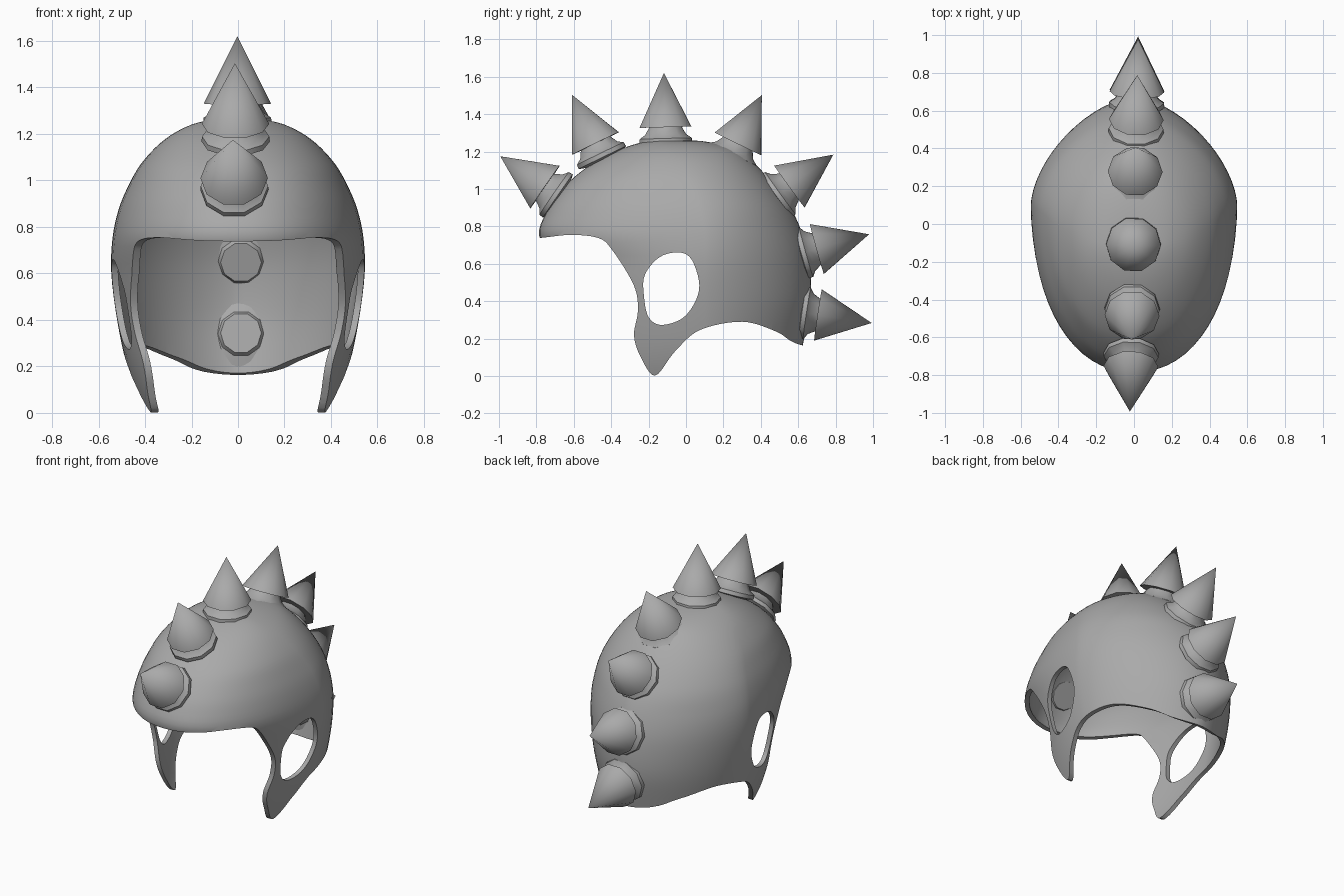
import bpy, bmesh, math
from mathutils import Vector

if "Cube" in bpy.data.objects:
    bpy.data.objects.remove(bpy.data.objects["Cube"], do_unlink=True)

grey = bpy.data.materials.new("plain_grey")
grey.use_nodes = True
grey.diffuse_color = (0.4, 0.4, 0.4, 1)
grey.node_tree.nodes["Principled BSDF"].inputs["Base Color"].default_value = (0.4, 0.4, 0.4, 1)


def spline(points, steps, closed=False):
    """Smooth curve through points of any dimension."""
    pts = [Vector(p) for p in points]
    n = len(pts)
    pick = (lambda i: pts[i % n]) if closed else (lambda i: pts[min(max(i, 0), n - 1)])
    out = []
    for i in range(n if closed else n - 1):
        a, b, c, d = (pick(i + k) for k in (-1, 0, 1, 2))
        for s in range(steps):
            t = s / steps
            out.append(b + (c - a) * t / 2 + (2 * a - 5 * b + 4 * c - d) * t * t / 2
                       + (3 * b - a - 3 * c + d) * t ** 3 / 2)
    return out if closed else out + [pts[-1]]


def clamp(value):
    return max(0, min(1, value))


def make_object(name, bm):
    mesh = bpy.data.meshes.new(name)
    bm.to_mesh(mesh)
    bm.free()
    mesh.materials.append(grey)
    obj = bpy.data.objects.new(name, mesh)
    bpy.context.collection.objects.link(obj)
    return obj


def activate(obj):
    bpy.ops.object.select_all(action="DESELECT")
    obj.select_set(True)
    bpy.context.view_layer.objects.active = obj


def loft(bm, rings):
    """Quads between rings that run counter-clockwise, listed bottom to top."""
    rows = [[bm.verts.new(p) for p in ring] for ring in rings]
    n = len(rows[0])
    for low, high in zip(rows, rows[1:]):
        for j in range(n):
            k = (j + 1) % n
            bm.faces.new((low[j], low[k], high[k], high[j]))
    bmesh.ops.remove_doubles(bm, verts=bm.verts, dist=0.0001)


def side_prism(name, outline):
    """Side outline (y, z) extruded across the whole width."""
    bm = bmesh.new()
    face = bm.faces.new([bm.verts.new((-1, p[0], p[1])) for p in outline])
    made = bmesh.ops.extrude_face_region(bm, geom=[face])["geom"]
    bmesh.ops.translate(bm, vec=(2, 0, 0),
                        verts=[v for v in made if isinstance(v, bmesh.types.BMVert)])
    bmesh.ops.recalc_face_normals(bm, faces=bm.faces)
    obj = make_object(name, bm)
    obj.hide_render = True
    return obj


# Helmet dome: height, front y, back y, half width, y of the widest point
dome = [(-.06, -.60, .57, .375, .1), (.06, -.60, .6, .432, .1), (.2, -.61, .632, .478, .1),
        (.4, -.64, .668, .52, .1), (.6, -.71, .66, .545, .1), (.75, -.785, .625, .54, .1),
        (.87, -.75, .575, .515, .08), (.97, -.685, .51, .475, .05), (1.07, -.59, .43, .418, 0),
        (1.16, -.46, .34, .335, -.04), (1.22, -.33, .25, .245, -.08),
        (1.255, -.21, .09, .145, -.1), (1.267, -.11, -.11, 0, -.11)]
SIDES = 64
rings = []
for z, front, back, width, mid in spline(dome, 4):
    # The back is a little pinched, the brow a little full
    back_power = 1.2 - 0.2 * clamp((z - .8) / .4)
    front_power = 1 - 0.08 * clamp((z - .6) / .15) * clamp((1.25 - z) / .2)
    ring = []
    for j in range(SIDES):
        a = 2 * math.pi * j / SIDES
        c, s = math.cos(a), math.sin(a)
        power, reach = (back_power, back - mid) if s > 0 else (front_power, mid - front)
        ring.append((math.copysign(abs(c) ** power, c) * width,
                     mid + math.copysign(abs(s) ** power, s) * reach, z))
    rings.append(ring)
bm = bmesh.new()
loft(bm, rings)
helmet = make_object("helmet_shell", bm)
wall = helmet.modifiers.new("wall", "SOLIDIFY")
wall.thickness = 0.028
wall.offset = -1

# Lower outline: brim, cheek guard, neck guard
edge = spline([(-1, .72), (-.78, .738), (-.62, .754), (-.47, .738), (-.395, .674), (-.28, .487),
               (-.257, .353), (-.278, .22), (-.246, .11), (-.166, .002), (-.06, .13), (.075, .246),
               (.3, .29), (.476, .24), (.556, .19), (.6, .17), (.65, .16), (.8, .15)], 6)
keep = side_prism("outline_cutter", list(edge) + [(1.3, .15), (1.3, 2), (-1.3, 2), (-1.3, .72)])

# Ear opening
ear = spline([(-.128, .273), (-.005, .32), (.07, .46), (.037, .61), (-.03, .66),
              (-.14, .636), (-.22, .54), (-.225, .43), (-.2, .315)], 6, closed=True)
hole = side_prism("ear_cutter", ear)

for cutter, mode in ((keep, "INTERSECT"), (hole, "DIFFERENCE")):
    cut = helmet.modifiers.new(cutter.name, "BOOLEAN")
    cut.operation = mode
    cut.solver = "EXACT"
    cut.object = cutter
activate(helmet)
for mod in list(helmet.modifiers):
    bpy.ops.object.modifier_apply(modifier=mod.name)
for cutter in (keep, hole):
    bpy.data.objects.remove(cutter, do_unlink=True)
bpy.ops.object.shade_smooth_by_angle(angle=math.radians(40))


# Spikes along the crest, each a cone on a stepped stud
def lathe(name, profile, base, axis, sides=10):
    turn = axis.to_track_quat("Z", "Y")
    bm = bmesh.new()
    loft(bm, [[base + turn @ Vector((r * math.cos(2 * math.pi * j / sides),
                                     r * math.sin(2 * math.pi * j / sides), h))
               for j in range(sides)] for r, h in profile])
    obj = make_object(name, bm)
    activate(obj)
    bpy.ops.object.shade_smooth_by_angle(angle=math.radians(38))


cone = [(0, 0), (.145, 0), (0, .29)]
stud = [(0, -.118), (.088, -.118), (.1, -.098), (.147, -.084), (.145, -.06), (.115, -.04),
        (.09, .001), (0, .001)]
# Cone base y, z and tip y, z
crest = [(-.754, 1.01, -.995, 1.176), (-.484, 1.243, -.61, 1.503), (-.11, 1.33, -.118, 1.62),
         (.278, 1.241, .406, 1.503), (.553, 1.013, .786, 1.182), (.70, .679, .984, .759),
         (.706, .326, .995, .283)]
LEAN = 0.022  # the crest runs very slightly off the centre line
for i, (y, z, tip_y, tip_z) in enumerate(crest, 1):
    base = Vector((LEAN * y, y, z))
    axis = (Vector((LEAN * tip_y, tip_y, tip_z)) - base).normalized()
    lathe(f"spike_{i}", cone, base, axis)
    lathe(f"spike_stud_{i}", stud, base, axis)
